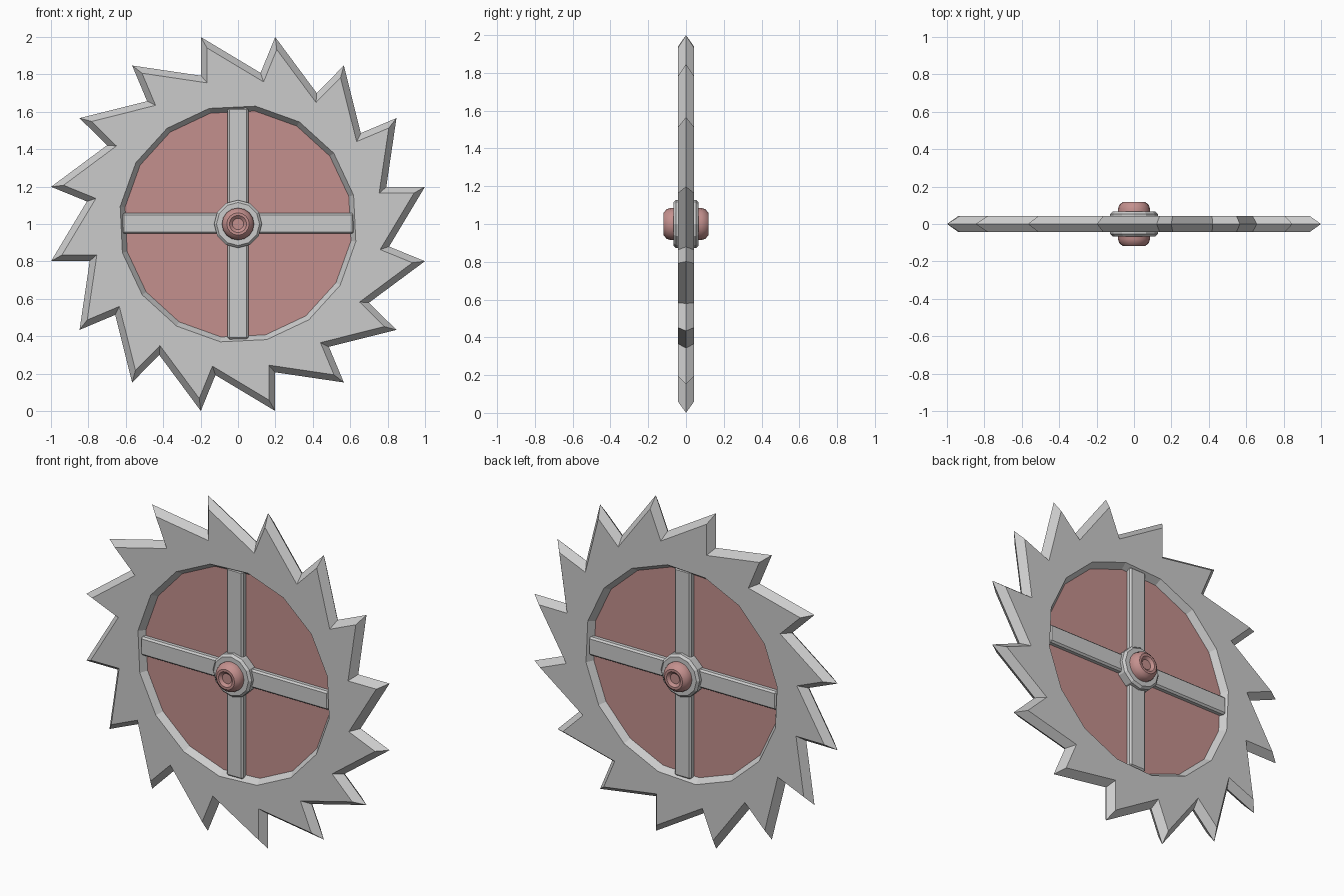
import bpy, bmesh, math
from mathutils import Vector

if "Cube" in bpy.data.objects:
    bpy.data.objects.remove(bpy.data.objects["Cube"])

CZ = 1.0          # height of the wheel centre
N = 16            # number of teeth

rust = bpy.data.materials.new("rust_red")
rust.diffuse_color = (0.55, 0.28, 0.27, 1)
rust.use_nodes = True
rust.node_tree.nodes["Principled BSDF"].inputs["Base Color"].default_value = rust.diffuse_color


def finish(bm, name, mat=None):
    bmesh.ops.recalc_face_normals(bm, faces=bm.faces)
    me = bpy.data.meshes.new(name)
    bm.to_mesh(me)
    bm.free()
    ob = bpy.data.objects.new(name, me)
    bpy.context.collection.objects.link(ob)
    if mat:
        me.materials.append(mat)
    return ob


def polar(r, deg):
    a = math.radians(deg)
    return Vector((r * math.cos(a), r * math.sin(a)))


def inset(pts, w):
    # mitred inward offset of a counter-clockwise loop
    out = []
    for i, p in enumerate(pts):
        d1 = (p - pts[i - 1]).normalized()
        d2 = (pts[(i + 1) % len(pts)] - p).normalized()
        n1, n2 = Vector((-d1.y, d1.x)), Vector((-d2.y, d2.x))
        out.append(p + (n1 + n2) * w / (1 + n1.dot(n2)))
    return out


def lathe(name, profile, sides, mat=None, turn=0):
    # profile of (radius, y) points spun around the y axis, ends capped
    bm = bmesh.new()
    rings = [[bm.verts.new((p.x, y, CZ + p.y)) for p in
              (polar(r, turn + 360 * i / sides) for i in range(sides))]
             for r, y in profile]
    for a, b in zip(rings, rings[1:]):
        for i in range(sides):
            j = (i + 1) % sides
            bm.faces.new((a[i], a[j], b[j], b[i]))
    bm.faces.new(rings[0])
    bm.faces.new(rings[-1])
    return finish(bm, name, mat)


# Toothed blade: outer ridge, flat faces on both sides, bevelled inner rim
T = 0.042
outline, rim_face, rim_ridge = [], [], []
for k in range(N):
    a = 11.25 + 360 * k / N
    outline += [polar(1.019, a), polar(0.817, a + 2.75)]
    rim_face.append(polar(0.637, a + 2.75))
    rim_ridge.append(polar(0.607, a + 2.75))
bm = bmesh.new()


def loop(pts, y):
    return [bm.verts.new((p.x, y, CZ + p.y)) for p in pts]


edge, hole = loop(outline, 0), loop(rim_ridge, 0)
for y in (-T, T):
    outer, inner = loop(inset(outline, 0.033), y), loop(rim_face, y)
    for a, b in ((edge, outer), (hole, inner)):
        for i in range(len(a)):
            j = (i + 1) % len(a)
            bm.faces.new((a[i], a[j], b[j], b[i]))
    for k in range(N):
        m = (k + 1) % N
        bm.faces.new((inner[k], outer[2 * k + 1], outer[2 * m],
                      outer[2 * m + 1], inner[m]))
finish(bm, "toothed_blade")

# Thin red disc filling the middle
lathe("centre_disc", [(0.615, -0.005), (0.615, 0.005)], N, rust, 14)


# Crossed spokes with chamfered edges
def spoke(name, sx, sz):
    bm = bmesh.new()
    bmesh.ops.create_cube(bm, size=1)
    for v in bm.verts:
        v.co = (v.co.x * sx, v.co.y * 0.072, CZ + 0.003 + v.co.z * sz)
    bmesh.ops.bevel(bm, geom=bm.edges[:], offset=0.01, segments=1, affect='EDGES')
    finish(bm, name)


spoke("vertical_spoke", 0.11, 1.24)
spoke("horizontal_spoke", 1.24, 0.11)

# Hub collar
lathe("hub_collar", [(0.115, -0.066), (0.128, -0.053),
                     (0.128, 0.053), (0.115, 0.066)], 12)

# Axle with rounded, dimpled ends
half = [(0.03, 0.104), (0.046, 0.118), (0.06, 0.118), (0.078, 0.103), (0.086, 0.08)]
axle = lathe("axle", [(r, -y) for r, y in half] + half[::-1], 16, rust)
bpy.context.view_layer.objects.active = axle
axle.select_set(True)
bpy.ops.object.shade_smooth_by_angle(angle=math.radians(35))
